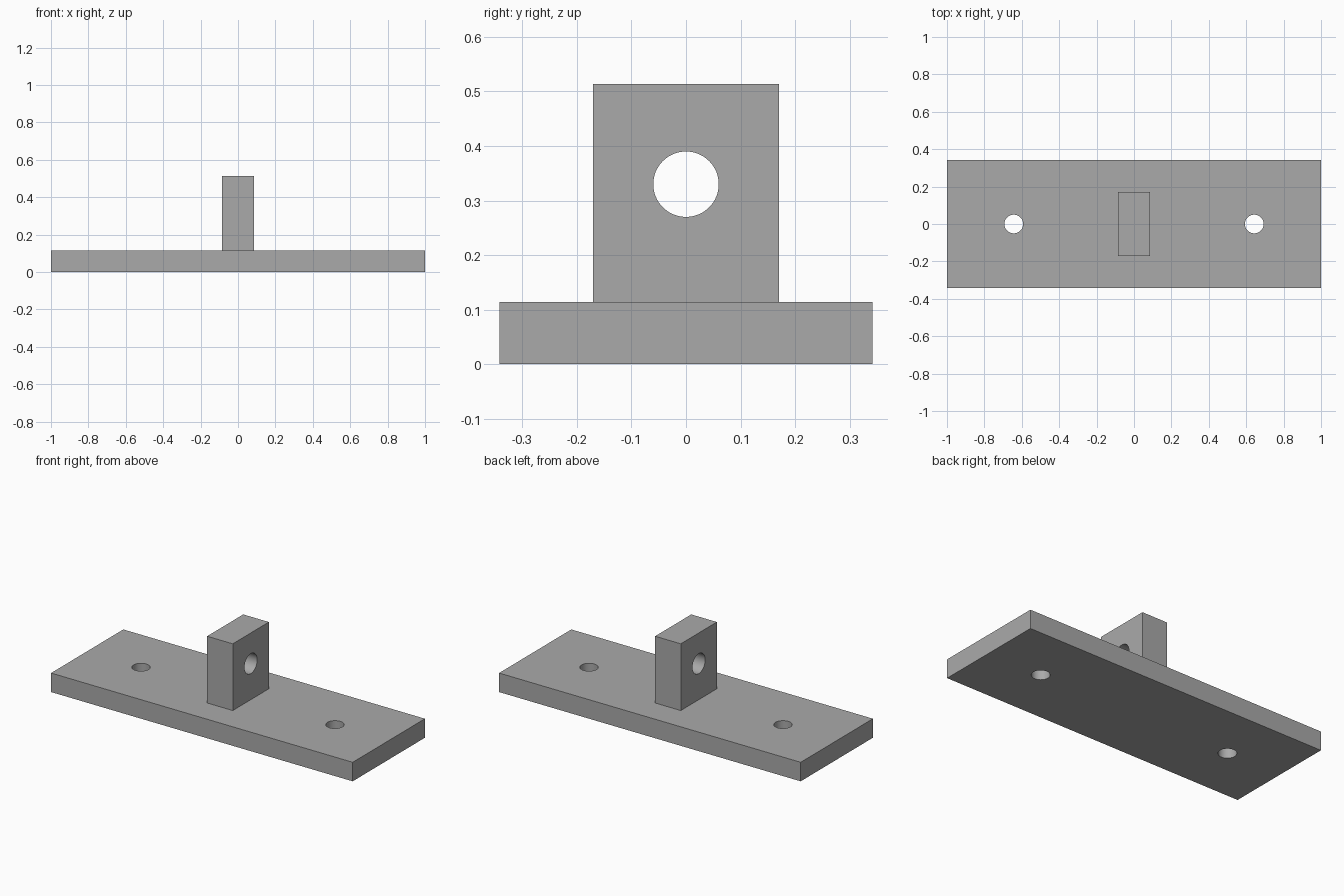
import bpy
from math import pi

cube = bpy.data.objects.get("Cube")
if cube:
    bpy.data.objects.remove(cube, do_unlink=True)

# One plain grey for the whole bracket
GREY = (0.4, 0.4, 0.4, 1)
grey = bpy.data.materials.new("plain_grey")
grey.use_nodes = True
grey.diffuse_color = GREY
grey.node_tree.nodes["Principled BSDF"].inputs["Base Color"].default_value = GREY


def block(name, size, bottom):
    """Box centred on x and y, resting at the given height."""
    bpy.ops.mesh.primitive_cube_add(size=1, location=(0, 0, bottom + size[2] / 2))
    obj = bpy.context.object
    obj.name = name
    obj.scale = size
    bpy.ops.object.transform_apply(location=True, rotation=False, scale=True)
    obj.data.materials.append(grey)
    return obj


def drill(target, radius, location, rotation=(0, 0, 0)):
    """Cut a round through hole, then discard the cutter."""
    bpy.ops.mesh.primitive_cylinder_add(vertices=64, radius=radius, depth=0.5,
                                        location=location, rotation=rotation)
    cutter = bpy.context.object
    cutter.name = "hole_cutter"
    cutter.hide_render = True
    cutter.data.materials.append(grey)
    bpy.context.view_layer.objects.active = target
    mod = target.modifiers.new("hole", "BOOLEAN")
    mod.operation = "DIFFERENCE"
    mod.solver = "EXACT"
    mod.object = cutter
    bpy.ops.object.modifier_apply(modifier=mod.name)
    bpy.data.objects.remove(cutter, do_unlink=True)


# Base plate with a bolt hole near each end
base = block("base_plate", (2, 0.684, 0.114), 0)
for side in (-1, 1):
    drill(base, 0.05, (side * 0.643, 0, 0.057))

# Upright lug with a pin hole running left to right
lug = block("upright_lug", (0.17, 0.342, 0.4), 0.114)
drill(lug, 0.06, (0, 0, 0.33), (0, pi / 2, 0))

# Smooth hole walls, sharp plate edges
for part in (base, lug):
    bpy.ops.object.select_all(action="DESELECT")
    part.select_set(True)
    bpy.context.view_layer.objects.active = part
    bpy.ops.object.shade_smooth_by_angle()
